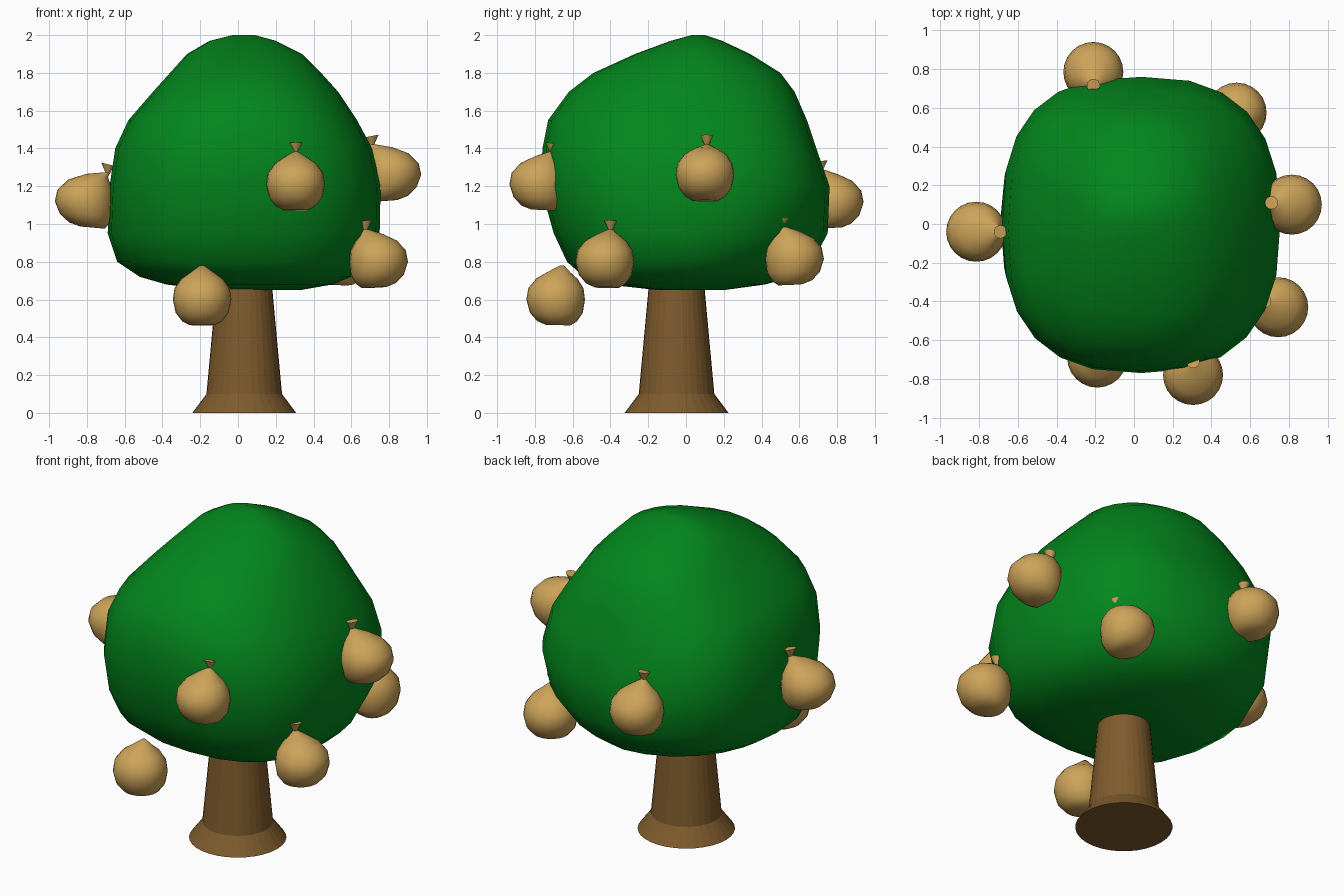
import bpy
import bmesh
from math import cos, sin, pi, radians

default_cube = bpy.data.objects.get("Cube")
if default_cube:
    bpy.data.objects.remove(default_cube, do_unlink=True)


def make_material(name, colour):
    material = bpy.data.materials.new(name)
    material.use_nodes = True
    material.diffuse_color = (*colour, 1)
    shader = material.node_tree.nodes["Principled BSDF"]
    shader.inputs["Base Color"].default_value = (*colour, 1)
    return material


leaf_green = make_material("leaf green", (0.001, 0.24, 0.012))
bark_brown = make_material("bark brown", (0.21, 0.105, 0.026))
sack_tan = make_material("sack tan", (0.61, 0.37, 0.1))


def loft(name, rings, material, smooth_angle=None):
    """Skin a stack of equally sized rings and close both ends."""
    bm = bmesh.new()
    loops = [[bm.verts.new(point) for point in ring] for ring in rings]
    count = len(loops[0])
    for lower, upper in zip(loops, loops[1:]):
        for i in range(count):
            j = (i + 1) % count
            bm.faces.new((lower[i], lower[j], upper[j], upper[i]))
    bm.faces.new(reversed(loops[0]))
    bm.faces.new(loops[-1])
    mesh = bpy.data.meshes.new(name)
    bm.to_mesh(mesh)
    bm.free()
    mesh.materials.append(material)
    obj = bpy.data.objects.new(name, mesh)
    bpy.context.collection.objects.link(obj)
    if smooth_angle is not None:
        bpy.ops.object.select_all(action="DESELECT")
        obj.select_set(True)
        bpy.context.view_layer.objects.active = obj
        bpy.ops.object.shade_smooth_by_angle(angle=radians(smooth_angle))
    return obj


def circle(radius, z, sides):
    angles = [2 * pi * i / sides for i in range(sides)]
    return [(radius * cos(a), radius * sin(a), z) for a in angles]


def leaning_ring(radius, z, share, lean_x, lean_y):
    """Circle shifted along the lean and tipped down toward it."""
    ring = []
    for x, y, z in circle(radius, z, 24):
        x += lean_x * share
        y += lean_y * share
        ring.append((x, y, z - 2 * share * (x * lean_x + y * lean_y)))
    return ring


def signed_power(value, exponent):
    return abs(value) ** exponent * (1 if value >= 0 else -1)


# Fullness of each crown corner at the bottom, middle and top,
# keyed by whether it lies on the +x side and on the back
corner_fullness = {
    (True, True): (1.5, 2.8, 1.9),
    (False, True): (1.8, 2.9, 2),
    (True, False): (2.5, 2.5, 2),
    (False, False): (2.5, 2.6, 2.1),
}


def fullness(corner, z):
    bottom, middle, top = corner_fullness[corner]
    height = (z - 0.65) / 0.675
    if height < 1:
        return bottom + (middle - bottom) * height
    return middle + (top - middle) * (height - 1)


def squarish_ring(z, left, right, front, back, sides=24):
    """Rounded-square outline whose corners differ in fullness."""
    ring = []
    middle_x, middle_y = (left + right) / 2, (front + back) / 2
    for i in range(sides):
        angle = 2 * pi * i / sides
        c, s = cos(angle), sin(angle)
        exponent = 2 / fullness((c > 0, s > 0), z)
        x = middle_x + (right - left) / 2 * signed_power(c, exponent)
        y = middle_y + (back - front) / 2 * signed_power(s, exponent)
        ring.append((x, y, z))
    return ring


# Trunk with a flared foot
trunk_profile = [(0.275, 0), (0.2, 0.1), (0.14, 0.75)]
trunk = loft("trunk", [circle(r, z, 32) for r, z in trunk_profile], bark_brown)
trunk.location = (0.033, -0.05, 0)

# Leafy crown: height, then left, right, front and back extents
crown_sections = [
    (0.65, -0.15, 0.33, -0.15, 0.2),
    (0.68, -0.38, 0.5, -0.42, 0.42),
    (0.72, -0.52, 0.6, -0.54, 0.56),
    (0.8, -0.64, 0.69, -0.63, 0.67),
    (0.95, -0.69, 0.75, -0.7, 0.75),
    (1.2, -0.68, 0.755, -0.77, 0.76),
    (1.4, -0.65, 0.71, -0.76, 0.69),
    (1.55, -0.58, 0.63, -0.73, 0.64),
    (1.7, -0.45, 0.53, -0.62, 0.575),
    (1.8, -0.36, 0.44, -0.49, 0.5),
    (1.9, -0.27, 0.34, -0.27, 0.34),
    (1.97, -0.15, 0.2, -0.08, 0.19),
    (2, -0.03, 0.09, 0.03, 0.1),
]
loft("crown", [squarish_ring(*s) for s in crown_sections], leaf_green, 60)

# Hanging sack profile: radius, height, share of the lean at that height
sack_profile = [
    (0.065, -0.145, 0.35), (0.105, -0.125, 0.2), (0.14, -0.08, 0.1),
    (0.155, -0.01, 0), (0.146, 0.05, 0.04), (0.11, 0.1, 0.2),
    (0.058, 0.137, 0.55), (0.012, 0.172, 1), (0.034, 0.218, 1),
]
# Sacks: centre, then the lean of the tied neck
sacks = {
    "left_upper_sack": ((0.815, 0.1, 1.27), (-0.105, 0.01)),
    "left_lower_sack": ((0.745, -0.43, 0.81), (-0.07, 0.03)),
    "left_back_sack": ((0.53, 0.575, 0.825), (0.03, -0.065)),
    "right_sack": ((-0.815, -0.04, 1.13), (0.125, 0)),
    "front_upper_sack": ((0.305, -0.78, 1.22), (0, 0.07)),
    "front_lower_sack": ((-0.19, -0.69, 0.61), (0, 0.035)),
    "back_sack": ((-0.21, 0.785, 1.125), (0, -0.07)),
}
for name, (centre, lean) in sacks.items():
    rings = [leaning_ring(*level, *lean) for level in sack_profile]
    # The lowest sack ends in a point without a tied top
    if name == "front_lower_sack":
        rings.pop()
    sack = loft(name, rings, sack_tan, 50)
    sack.location = centre
